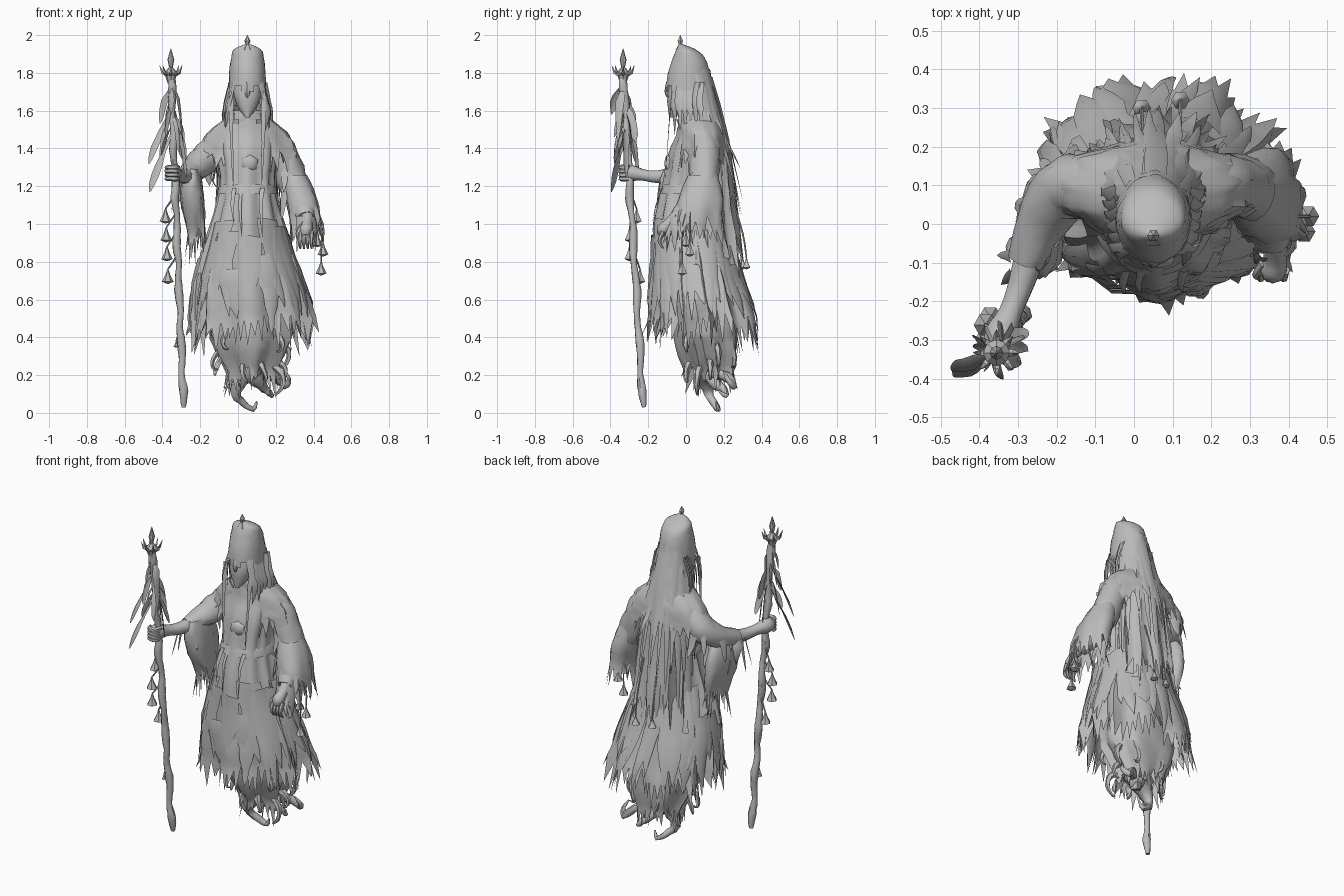
import bpy, bmesh, random
from math import sin, cos, pi, tau, radians
from mathutils import Vector

random.seed(4)
rnd = random.uniform
DOWN = Vector((0, 0, -1))
if "Cube" in bpy.data.objects:
    bpy.data.objects.remove(bpy.data.objects["Cube"])
grey = bpy.data.materials.new("weathered grey")
grey.use_nodes = True
grey.diffuse_color = (0.5, 0.5, 0.5, 1)
grey.node_tree.nodes["Principled BSDF"].inputs["Base Color"].default_value = grey.diffuse_color

def spline(rows, k):
    """Smoothly resample rows of numbers, k steps per span."""
    p = [Vector(r) for r in rows]
    p, out = [p[0]] + p + [p[-1]], []
    for a, b, c, d in zip(p, p[1:], p[2:], p[3:]):
        for t in (i / k for i in range(k)):
            out.append((b * 2 + (c - a) * t + (a * 2 - b * 5 + c * 4 - d) * t ** 2
                        + (b * 3 - a - c * 3 + d) * t ** 3) * 0.5)
    return out + [p[-1]]

class Part:
    made = []

    def __init__(self, name, angle=55):
        self.name, self.angle, self.v, self.f = name, angle, [], []
        Part.made.append(self)

    def grid(self, rows, closed=False, keep=lambda c: True):
        base, n = len(self.v), len(rows[0])
        self.v += [p for row in rows for p in row]
        for i in range(len(rows) - 1):
            for j in range(n if closed else n - 1):
                a, b = base + i * n + j, base + i * n + (j + 1) % n
                if keep((self.v[a] + self.v[b + n]) / 2):
                    self.f.append((a, b, b + n, a + n))

    def drape(self, rings, n=32, fold=0.0, folds=9, rag=0.0, k=3, jitter=0.0, keep=lambda c: True):
        """Cloth lofted through rings (x, y, z, rx, ry) with folds and a torn hem."""
        rings = spline(rings, k)
        drop, rows = [rnd(0, 0.6) for _ in range(n)], []
        for i, (x, y, z, rx, ry) in enumerate(rings):
            t, row = i / (len(rings) - 1), []
            for j, a in enumerate(tau * j / n for j in range(n)):
                s = 1 + fold * t * sin(folds * a + 2 * sin(2 * a)) + rnd(-jitter, jitter)
                row.append(Vector((x + rx * s * cos(a), y + ry * s * sin(a), z - rag * drop[j] * t ** 4)))
            rows.append(row)
        self.grid(rows, True, keep)
        for a, b in zip(rows[-1], rows[-1][1:] + rows[-1][:1]) if rag else ():
            mid = (a + b) / 2
            if keep(mid):
                out = (mid - Vector(rings[-1][:3])).normalized()
                self.v += [a, b, mid + DOWN * rag * rnd(0.3, 1.1) + out * rag * rnd(-0.1, 0.3)]
                self.f.append(tuple(range(len(self.v) - 3, len(self.v))))

    def tube(self, path, n=8, k=3, jitter=0.0):
        """Rounded tube along (x, y, z, radius)."""
        path = spline(path, k)
        pts = [p.xyz for p in path]
        u, rows = Vector((0.83, 0.41, 0.37)), [[pts[0]] * n]
        for i, p in enumerate(pts):
            d = (pts[min(i + 1, len(pts) - 1)] - pts[max(i - 1, 0)]).normalized()
            u = (u - d * u.dot(d)).normalized()
            w, r = d.cross(u), path[i].w
            rows.append([p + (u * cos(tau * j / n) + w * sin(tau * j / n)) * r * (1 + rnd(-jitter, jitter))
                         for j in range(n)])
        self.grid(rows + [[pts[-1]] * n], True)

    def ribbon(self, pts, width, side, leaf=False, k=2):
        """Tapering strip or leaf with a raised middle."""
        pts, side, rows = spline(pts, k), Vector(side).normalized(), []
        rise = (pts[-1] - pts[0]).normalized().cross(side)
        for i, p in enumerate(pts):
            t = i / (len(pts) - 1)
            w = width / 2 * (0.15 + sin(pi * t ** 1.4) if leaf else 1.02 - t ** 2) * rnd(0.8, 1.2)
            rows.append([p - side * w, p + rise * w * 0.35, p + side * w])
        self.grid(rows)

    def bell(self, p, s):
        self.drape([(*(p + DOWN * s * d), s * r, s * r) for d, r in ((0, .1), (.8, .35), (1.7, .8), (2, .1))], n=6, k=1)

    def finish(self):
        me = bpy.data.meshes.new(self.name)
        me.from_pydata(self.v, [], self.f)
        bm = bmesh.new()
        bm.from_mesh(me)
        bmesh.ops.remove_doubles(bm, verts=bm.verts, dist=0.0005)
        bmesh.ops.recalc_face_normals(bm, faces=bm.faces)
        bm.to_mesh(me)
        bm.free()
        me.materials.append(grey)
        me.shade_smooth()
        me.set_sharp_from_angle(angle=radians(self.angle))
        bpy.context.collection.objects.link(bpy.data.objects.new(self.name, me))

# Robe, with torn strips lying over it
ROBE = [(.05, .03, 1.6, .06, .06), (.05, .06, 1.54, .12, .1), (.05, .07, 1.47, .16, .12), (.05, .06, 1.37, .16, .15),
        (.05, .04, 1.2, .145, .16), (.05, .03, 1, .19, .19), (.05, .05, .8, .25, .22), (.06, .07, .64, .295, .25),
        (.07, .09, .53, .31, .27)]
Part("robe").drape(ROBE, n=56, fold=.1, folds=11, rag=.15, jitter=.02)
FINE = spline(ROBE, 8)
def on_robe(a, z, s):
    x, y, _, rx, ry = min(FINE, key=lambda r: abs(r[2] - z))
    return Vector((x + rx * s * cos(a), y + ry * s * sin(a), z))
strips = Part("robe_strips")
for i in range(34):
    a, top, end, flare = tau * i / 34 + rnd(-.12, .12), rnd(.72, 1.05), rnd(.36, .6), rnd(0, .13)
    strips.ribbon([on_robe(a + .1 * sin(i + 2 * t), top + (end - top) * t, 1 + flare * t * t)
                   for t in (0, .35, .7, 1)], rnd(.06, .12), (-sin(a), cos(a), rnd(-.2, .2)))

# Narrow under robe trailing into a curled tail
Part("under_robe").drape([(.05, .1, .75, .2, .15), (.07, .11, .48, .22, .17), (.07, .12, .36, .19, .16),
                          (.07, .14, .25, .12, .125)], n=30, fold=.16, folds=7, rag=.12, jitter=.04)
tail = Part("curling_tail")
tail.tube([(.07, .12, .36, .13), (.05, .12, .25, .09), (.01, .11, .17, .045), (-.01, .12, .1, .025),
           (.03, .15, .05, .02), (.08, .17, .02, .014), (.1, .16, .06, .005)], jitter=.2)
tail.tube([(.08, .14, .3, .07), (.15, .17, .21, .035), (.2, .22, .19, .025), (.25, .25, .14, .018),
           (.27, .22, .18, .012), (.25, .2, .22, .004)], jitter=.2)
tail.tube([(.06, .12, .24, .06), (.11, .15, .16, .035), (.14, .2, .13, .022), (.18, .21, .09, .014),
           (.17, .17, .12, .004)], jitter=.2)
for i in range(14):
    a, z, big = tau * i / 14 + rnd(-.2, .2), rnd(.2, .42), rnd(.7, 1.4)
    out = Vector((cos(a), .8 * sin(a), 0))
    root = Vector((.08, .12, z)) + out * (.04 + z * .32)
    hook = [out * (.022 * sin(q) + .012 * q) + Vector((.015 * sin(q + i), 0, .025 * cos(q) - .018 * q)) for q in range(6)]
    tail.tube([(*(root + big * h), .02 - .0035 * q) for q, h in enumerate(hook)], n=5, k=2, jitter=.2)

# Hood, face and finial
Part("hood").drape([(.05, -.03, 1.955, .005, .005), (.05, 0, 1.925, .072, .05), (.05, .015, 1.88, .086, .085),
                    (.05, .015, 1.8, .096, .11), (.05, .02, 1.7, .1, .125), (.05, .04, 1.62, .108, .12),
                    (.05, .07, 1.53, .13, .12)], n=26, jitter=.02,
                   keep=lambda c: c.z > 1.7 + abs(c.x - .05) * .4 or c.y > -.04)
face = Part("face")
face.drape([(.05, -.02, 1.8, .07, .06), (.05, -.03, 1.71, .075, .065), (.05, -.04, 1.66, .066, .06),
            (.05, -.05, 1.61, .045, .045), (.05, -.075, 1.565, .012, .015)], n=16, jitter=.02)
face.tube([(.05, -.085, 1.75, .02), (.05, -.098, 1.7, .016), (.05, -.092, 1.67, .008)], n=6)
Part("hood_finial", 30).drape([(.05, -.03, z, r, r) for z, r in ((2, .001), (1.97, .016), (1.95, .01), (1.92, .03))],
                              n=6, k=1)

# Hair mantle down the back, front locks and loose strands
hair = Part("hair")
hair.drape([(.05, .03, 1.82, .085, .095), (.05, .04, 1.7, .1, .112), (.05, .06, 1.6, .12, .12),
            (.05, .09, 1.46, .15, .125), (.05, .1, 1.2, .16, .145), (.05, .12, 1, .17, .16)], n=40, fold=.1,
           folds=13, rag=.22, jitter=.03, keep=lambda c: c.y > .08 or c.z > 1.6 and c.y > 0)
for i in range(18):
    a, low = pi * (i + .5) / 18 + rnd(-.1, .1), rnd(.75, 1.3)
    c, s = cos(a), sin(a)
    hair.ribbon([Vector((.05 + .09 * c, .03 + .1 * s, rnd(1.6, 1.8))), Vector((.05 + .14 * c, .08 + .14 * s, 1.45)),
                 Vector((.05 + .17 * c, .1 + .16 * s, (1.45 + low) / 2)),
                 Vector((.05 + .19 * c, .11 + .19 * s, low))], rnd(.03, .06), (-s, c, 0))
for sx in (-1, 1):
    for i in range(6):
        x, y = .05 + sx * (.07 + .004 * i), -.06 + .028 * i
        hair.ribbon([Vector((x, y, 1.75)), Vector((x + sx * .025, y - .01, 1.65)), Vector((x + sx * .04, y, 1.58)),
                     Vector((x + sx * rnd(.01, .05), y, rnd(1.46, 1.53)))], .045, (.4, sx * rnd(.2, 1), 0))
    x = .05 + sx * .085
    hair.ribbon([Vector((x, -.07, 1.7)), Vector((x, -.09, 1.5)), Vector((x - sx * .01, -.11, 1.2))], .025, (1, 0, 0), k=4)
for x, y in ((.12, .32), (.02, .3)):
    hair.tube([(x, .24, 1.15, .005), (x, y - .02, .95, .005), (x, y, .82, .004)], n=5)
    hair.bell(Vector((x, y, .82)), .03)

# Ragged shoulder cape, belt and chest ornaments
Part("shoulder_cape").drape([(.05, .04, 1.6, .08, .08), (.05, .07, 1.55, .13, .11), (.05, .085, 1.49, .205, .12),
                             (.05, .09, 1.43, .245, .125), (.05, .09, 1.39, .26, .13)], n=36, fold=.05, rag=.09,
                            jitter=.03, keep=lambda c: c.z > 1.52 or abs(c.x - .05) > .08 or c.y > 0)
belt = Part("belt_and_ties")
belt.drape([(.05, .04, 1.21, .145, .16), (.05, .04, 1.19, .155, .168), (.05, .035, 1.16, .16, .17)], k=1)
for x in (-.02, .02, .13):
    belt.ribbon([Vector((x, -.12, 1.19)), Vector((x - .01, -.158, 1.1)), Vector((x, -.18, rnd(.9, 1)))], .022, (1, 0, 0))
Part("chest_pendant").tube([(.06, -.085, 1.32, .05), (.06, -.105, 1.32, .042), (.06, -.113, 1.32, .015)], n=6, k=1)

# Sleeves: arm tube, flared cuff and hanging tatters
LEFT = [(.14, .09, 1.48, .06), (.21, .1, 1.42, .075), (.255, .1, 1.32, .08), (.3, .09, 1.2, .08),
        (.345, .02, 1.09, .07), (.36, -.05, 1.03, .045)]
RIGHT = [(-.04, .09, 1.48, .06), (-.11, .1, 1.42, .075), (-.18, .09, 1.34, .08), (-.24, 0, 1.28, .065),
         (-.28, -.1, 1.25, .045)]
LEFT_CUFF = [(.295, .09, 1.26, .07, .08), (.335, .07, 1.14, .085, .12), (.36, .05, 1.04, .08, .125)]
RIGHT_CUFF = [(-.24, -.03, 1.29, .03, .09), (-.245, -.02, 1.2, .06, .13), (-.235, 0, 1.08, .06, .12),
              (-.22, .02, .99, .045, .08)]
for name, path, cuff in (("left_sleeve", LEFT, LEFT_CUFF), ("right_sleeve", RIGHT, RIGHT_CUFF)):
    sleeve = Part(name)
    sleeve.tube(path, n=14, jitter=.08)
    sleeve.drape(cuff, n=20, fold=.15, folds=5, rag=.14, jitter=.05)
    for i in range(20):
        x, y, z, r = random.choice(spline(path, 4)[8:])
        a = rnd(0, tau)
        out = Vector((cos(a), sin(a), 0))
        p = Vector((x, y, z)) + out * r * .9
        sleeve.ribbon([p, p + DOWN * .07 + out * .015, p + DOWN * rnd(.1, .2) + out * rnd(0, .05)],
                      rnd(.03, .06), (-out.y, out.x, 0))

# Hands, the right one gripping the staff
hand = Part("left_hand")
hand.tube([(.365, -.04, 1.05, .035), (.365, -.09, 1, .03), (.36, -.12, .97, .035), (.355, -.13, .94, .02)])
for x in (.33, .35, .37, .39):
    hand.tube([(x, -.12, .96, .013), (x - .003, -.14, .91, .011), (x, -.12, .87, .005)], n=6)
hand.tube([(.335, -.1, .99, .014), (.315, -.13, .95, .01), (.32, -.14, .92, .005)], n=6)
hand = Part("right_hand")
hand.tube([(-.25, -.02, 1.26, .05), (-.29, -.15, 1.25, .036), (-.32, -.23, 1.26, .032), (-.345, -.29, 1.27, .045),
           (-.35, -.33, 1.27, .035)])
for z in (1.24, 1.26, 1.28, 1.3):
    hand.tube([(-.32, -.3, z, .014), (-.33, -.34, z, .014), (-.365, -.34, z, .013), (-.38, -.31, z, .01)], n=6)

# Bells on cords below the left wrist
charms = Part("wrist_charms", 30)
for p in (Vector((.44, -.02, .8)), Vector((.45, .02, .9)), Vector((.42, 0, .95))):
    charms.tube([(.4, .02, 1.1, .005), (p.x, p.y, 1, .005), (*p, .004)], n=5)
    charms.bell(p, .036)

# Staff with spiked crown, feathers and bells
def staff_at(z):
    return Vector((-.287 - .038 * z, -.225 - .06 * z, z))
Part("staff").tube([(*(staff_at(.03 + .085 * i) + Vector((.005 * sin(2.3 * i), .005 * cos(1.7 * i), 0))),
                     .02 + .004 * sin(i * 2) if i else .012) for i in range(22)], jitter=.1)
crown = Part("staff_crown", 30)
x, y, z = staff_at(1.8)
crown.drape([(x, y, z, r, r) for z, r in ((1.93, .001), (1.87, .018), (1.83, .01), (1.8, .035), (1.74, .015))], n=8, k=1)
for c, s in ((cos(tau * i / 8), sin(tau * i / 8)) for i in range(8)):
    crown.tube([(x + q * c, y + q * s, z, r) for q, z, r in ((.02, 1.79, .012), (.045, 1.8, .008), (.06, 1.84, .001))],
               n=4, k=1)
feathers = Part("staff_feathers")
for i in range(12):
    out, p = Vector((cos(tau * i / 12) * .07, sin(tau * i / 12) * .065, 0)), staff_at(rnd(1.5, 1.76))
    feathers.ribbon([p, p + out * .6 + DOWN * .07, p + out + DOWN * rnd(.14, .3)], rnd(.03, .045),
                    (rnd(-1, 1), rnd(-1, 1), .3), True, 3)
for top, tip in ((1.5, (-.465, -.395, 1.17)), (1.62, (-.47, -.38, 1.32)), (1.55, (-.28, -.27, 1.33))):
    p, tip = staff_at(top), Vector(tip)
    feathers.ribbon([p, p.lerp(tip, .6) + Vector((0, 0, .02)), tip], .05, (1, -.5, .5), True, 4)
bells = Part("staff_bells", 30)
for i, (z, out) in enumerate(((1.1, -.055), (1, -.055), (.9, -.055), (.78, -.055), (.4, -.025))):
    p = staff_at(z)
    q = p + Vector((out, .03 * cos(2 * i), -.02))
    bells.tube([(*staff_at(z + .06), .005), (*((p + q) / 2 + Vector((0, 0, .03))), .005), (*q, .004)], n=5)
    bells.bell(q, -out * .7)
for part in Part.made:
    part.finish()
